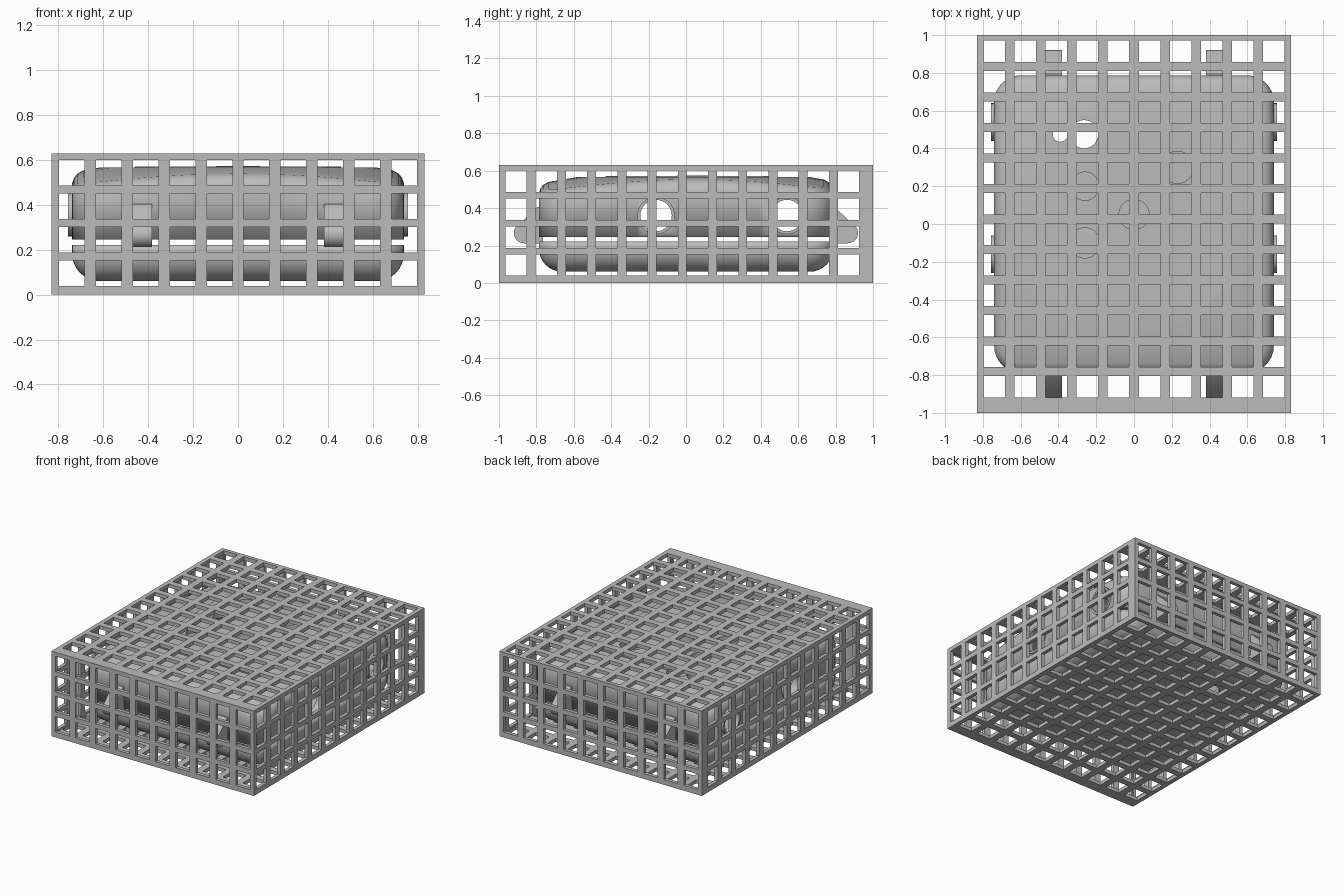
import bpy, bmesh
from math import cos, sin, pi, hypot
from mathutils import Matrix

cube = bpy.data.objects.get("Cube")
if cube:
    bpy.data.objects.remove(cube, do_unlink=True)

grey = bpy.data.materials.new("plain_grey")
grey.use_nodes = True
COLOUR = (0.5, 0.5, 0.5, 1)
grey.diffuse_color = COLOUR
grey.node_tree.nodes["Principled BSDF"].inputs["Base Color"].default_value = COLOUR


def finish(bm, name, smooth=False):
    bmesh.ops.recalc_face_normals(bm, faces=bm.faces)
    mesh = bpy.data.meshes.new(name)
    bm.to_mesh(mesh)
    bm.free()
    mesh.materials.append(grey)
    ob = bpy.data.objects.new(name, mesh)
    bpy.context.scene.collection.objects.link(ob)
    if smooth:
        bpy.ops.object.select_all(action='DESELECT')
        ob.select_set(True)
        bpy.context.view_layer.objects.active = ob
        bpy.ops.object.shade_smooth_by_angle(angle=pi / 6)
    return ob


def thicken(ob, thickness, offset):
    mod = ob.modifiers.new("thickness", 'SOLIDIFY')
    mod.thickness, mod.offset = thickness, offset


def cut(ob, cutter):
    mod = ob.modifiers.new("holes", 'BOOLEAN')
    mod.operation, mod.solver, mod.object = 'DIFFERENCE', 'EXACT', cutter


# ---- Cage: six perforated panels
X, Y, H, T = 0.83, 1.0, 0.63, 0.026
HOLE = 0.114


def stops(lo, hi, first, last, count):
    """Panel edges, with a pair of stops around each hole."""
    out = [lo]
    for i in range(count):
        c = first + (last - first) * i / (count - 1)
        out += [c - HOLE / 2, c + HOLE / 2]
    return out + [hi]


def panel(name, us, vs, place):
    bm = bmesh.new()
    grid = [[bm.verts.new(place(u, v)) for v in vs] for u in us]
    for i in range(len(us) - 1):
        for j in range(len(vs) - 1):
            if not (i % 2 and j % 2):
                bm.faces.new((grid[i][j], grid[i + 1][j],
                              grid[i + 1][j + 1], grid[i][j + 1]))
    thicken(finish(bm, name), T, 0)


cols = stops(-X, X, -0.74, 0.74, 10)
levels = stops(T, H - T, 0.096, 0.543, 4)
top_rows = stops(-Y, Y, -0.862, 0.915, 12)
side_rows = stops(-Y + T, Y - T, -0.909, 0.869, 12)
for name, z in (("cage_bottom", T / 2), ("cage_top", H - T / 2)):
    panel(name, cols, top_rows, lambda u, v: (u, v, z))
for name, y in (("cage_front", T / 2 - Y), ("cage_back", Y - T / 2)):
    panel(name, cols, levels, lambda u, v: (u, y, v))
for name, x in (("cage_right", T / 2 - X), ("cage_left", X - T / 2)):
    panel(name, side_rows, levels, lambda u, v: (x, u, v))

# ---- Rounded case in two halves, lofted from rounded rectangles
CX, CY, RAD = 0.74, 0.787, 0.14
DISC_R, DISC_Y, TOP = 0.615, 0.04, 0.567


def outline(inset):
    """Rounded rectangle, with a few points along each straight side."""
    r = max(RAD - inset, 0.01)
    hx, hy = CX - inset - r, CY - inset - r
    pts = []
    for k, (sx, sy) in enumerate(((1, 1), (-1, 1), (-1, -1), (1, -1))):
        for i in range(9):
            a = (k + i / 8) * pi / 2
            pts.append((sx * hx + r * cos(a), sy * hy + r * sin(a)))
        ex, ey = ((-1, 1), (-1, -1), (1, -1), (1, 1))[k]
        nx, ny = ex * hx, ey * hy
        a = (k + 1) * pi / 2
        nx, ny = nx + r * cos(a), ny + r * sin(a)
        px, py = pts[-1]
        pts += [(px + (nx - px) * i / 10, py + (ny - py) * i / 10) for i in range(1, 10)]
    return pts


def crown(x, y):
    return TOP - 0.17 * max(0, hypot(x, y - DISC_Y) - DISC_R)


def loft(rings, name):
    bm = bmesh.new()
    loops = [[bm.verts.new(p) for p in ring] for ring in rings]
    for a, b in zip(loops, loops[1:]):
        for i in range(len(a)):
            j = (i + 1) % len(a)
            bm.faces.new((a[i], a[j], b[j], b[i]))
    bm.faces.new(loops[-1])
    return finish(bm, name, True)


rings = [[(x, y, 0.245) for x, y in outline(0)]]
for inset, drop in ((0, 0.05), (0.01, 0.025), (0.025, 0.01), (0.05, 0)):
    rings.append([(x, y, crown(x, y) - drop) for x, y in outline(inset)])
for t in (0.5, 1):
    ring = []
    for x, y in outline(0.05):
        k = DISC_R / hypot(x, y - DISC_Y)
        x2, y2 = x + (x * k - x) * t, y + (DISC_Y + (y - DISC_Y) * k - y) * t
        ring.append((x2, y2, crown(x2, y2)))
    rings.append(ring)
lid = loft(rings, "case_lid")

R = 0.125
rings = [[(x, y, 0.222) for x, y in outline(0)]]
for i in range(9):
    a = i / 8 * pi / 2
    rings.append([(x, y, 0.06 + R * (1 - sin(a))) for x, y in outline(R * (1 - cos(a)))])
base = loft(rings, "case_base")
for ob in (lid, base):
    thicken(ob, 0.03, -1)

# ---- Chamfered plate on top of the lid
bm = bmesh.new()
px, lo, hi, c = 0.46, -0.43, 0.49, 0.07
corners = [(px, lo + c), (px, hi - c), (px - c, hi), (c - px, hi),
           (-px, hi - c), (-px, lo + c), (c - px, lo), (px - c, lo)]
bm.faces.new([bm.verts.new((x, y, TOP + 0.002)) for x, y in corners])
plate = finish(bm, "top_plate")
thicken(plate, 0.006, 0)


# ---- Round openings
def cylinder(bm, centre, radius, depth, sideways=False):
    m = Matrix.Translation(centre)
    if sideways:
        m = m @ Matrix.Rotation(pi / 2, 4, 'Y')
    bmesh.ops.create_cone(bm, cap_ends=True, segments=32, radius1=radius,
                          radius2=radius, depth=depth, matrix=m)


PORTS, PORT_Z = (-0.16, 0.54), 0.36
through = ((-0.265, 0.475, 0.075), (-0.39, 0.475, 0.04))
buttons = ((-0.26, 0.2, 0.075), (-0.26, -0.1, 0.08), (0.23, 0.3, 0.085), (0, 0.05, 0.08))
bm = bmesh.new()
for x, y, r in through + buttons:
    cylinder(bm, (x, y, TOP), r, 0.12)
for y in PORTS:
    cylinder(bm, (0, y, PORT_Z), 0.085, 1.8, True)
lid_cutter = finish(bm, "lid_hole_cutter")
bm = bmesh.new()
for x, y, r in through:
    cylinder(bm, (x, y, 0.08), r, 0.12)
base_cutter = finish(bm, "base_hole_cutter")
for ob in (lid_cutter, base_cutter):
    ob.hide_render = True
    ob.hide_viewport = True
cut(lid, lid_cutter)
cut(plate, lid_cutter)
cut(base, base_cutter)


# ---- Port collars on both sides and a boss tube in the middle
def tube(name, matrix, outer, inner, length):
    bm = bmesh.new()
    n = 32
    profile = ((outer, 0), (outer, length), (inner, length), (inner, 0))
    loops = [[bm.verts.new(matrix @ Matrix.Translation((r * cos(i * 2 * pi / n),
              r * sin(i * 2 * pi / n), z)).translation) for i in range(n)] for r, z in profile]
    for k in range(4):
        a, b = loops[k], loops[(k + 1) % 4]
        for i in range(n):
            j = (i + 1) % n
            bm.faces.new((a[i], a[j], b[j], b[i]))
    finish(bm, name, True)


for side, s in (("left", 1), ("right", -1)):
    for where, y in zip(("front", "back"), PORTS):
        m = Matrix.Translation((s * 0.7, y, PORT_Z)) @ Matrix.Rotation(s * pi / 2, 4, 'Y')
        tube(f"port_collar_{where}_{side}", m, 0.1, 0.084, 0.057)
tube("centre_boss", Matrix.Translation((0, 0.05, 0.45)), 0.097, 0.08, 0.123)

# ---- Rounded lugs on the front and back walls
for end, sy in (("front", -1), ("back", 1)):
    for side, sx in (("left", 1), ("right", -1)):
        profile = [(0.765, 0.212), (0.765, 0.405), (0.795, 0.405)]
        for i in range(13):
            a = pi / 6 - i / 12 * pi * 2 / 3
            profile.append((0.865 + 0.055 * cos(a), 0.267 + 0.055 * sin(a)))
        bm = bmesh.new()
        face = bm.faces.new([bm.verts.new((sx * 0.425 - 0.0425, sy * y, z)) for y, z in profile])
        moved = bmesh.ops.extrude_face_region(bm, geom=[face])["geom"]
        bmesh.ops.translate(bm, vec=(0.085, 0, 0),
                            verts=[v for v in moved if isinstance(v, bmesh.types.BMVert)])
        finish(bm, f"lug_{end}_{side}", True)
